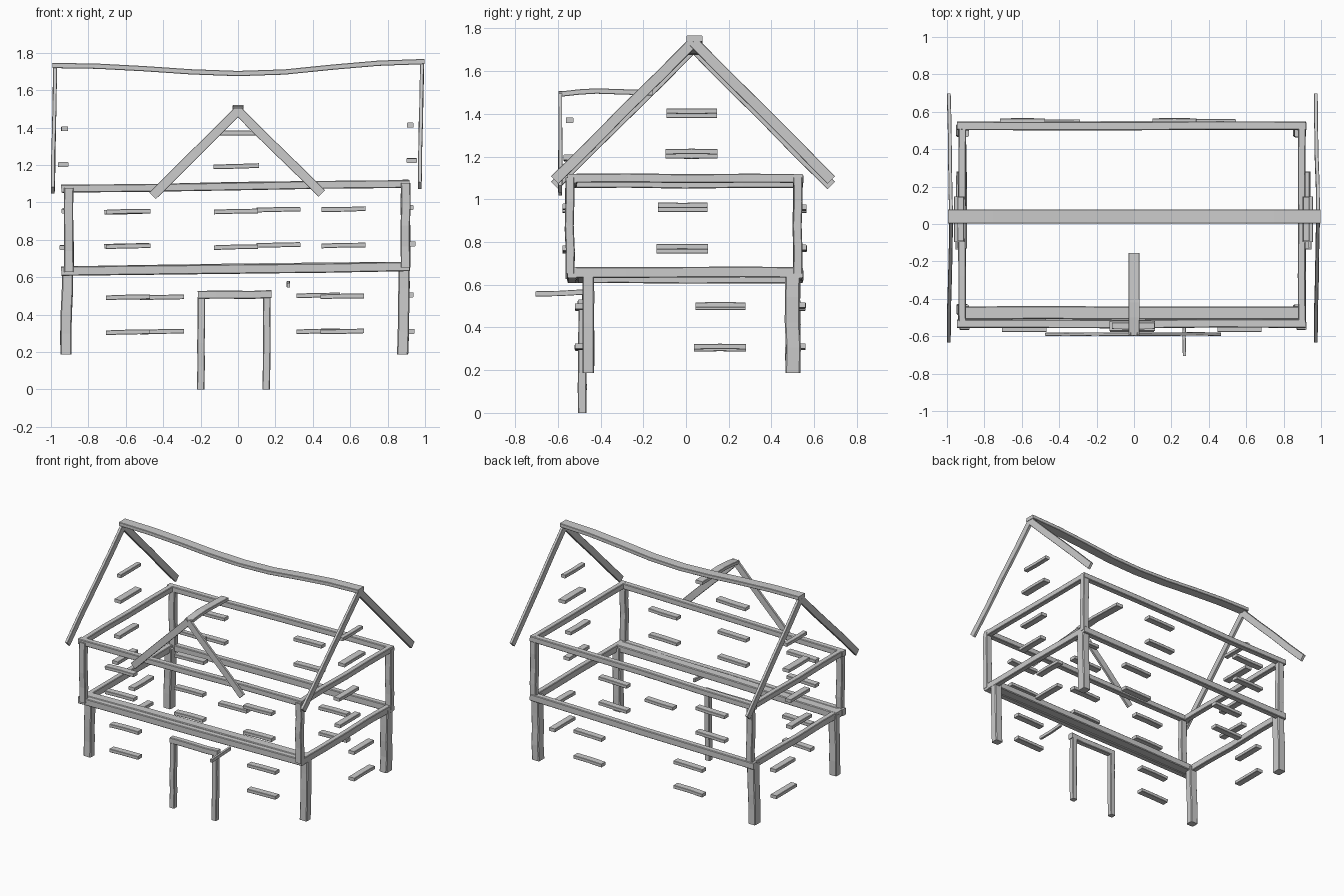
import bpy, bmesh, random
from mathutils import Vector

if "Cube" in bpy.data.objects:
    bpy.data.objects.remove(bpy.data.objects["Cube"])

random.seed(4)
wood = bpy.data.materials.new("grey timber")
wood.diffuse_color = (0.6, 0.6, 0.6, 1)
wood.use_nodes = True
wood.node_tree.nodes["Principled BSDF"].inputs["Base Color"].default_value = wood.diffuse_color


def beam(name, path, w, h, up=(0, 0, 1), wobble=0.003, cuts=3):
    """Hand-hewn beam along a path: w is across, h is along 'up', edges chamfered."""
    pts = [Vector(p) for p in path]
    if len(pts) == 2:
        pts = [pts[0].lerp(pts[1], i / (cuts + 1)) for i in range(cuts + 2)]
    d = (pts[-1] - pts[0]).normalized()
    side = Vector(up).cross(d).normalized()
    upv = d.cross(side)
    a, b, c = w / 2, h / 2, min(w, h) * 0.1
    prof = [(a, b - c), (a - c, b), (c - a, b), (-a, b - c),
            (-a, c - b), (c - a, -b), (a - c, -b), (a, c - b)]
    bm = bmesh.new()
    rings = []
    for i, p in enumerate(pts):
        k = wobble if 0 < i < len(pts) - 1 else 0
        q = p + side * random.uniform(-k, k) + upv * random.uniform(-k, k)
        rings.append([bm.verts.new(q + side * u + upv * v) for u, v in prof])
    for r0, r1 in zip(rings, rings[1:]):
        for j in range(8):
            bm.faces.new((r0[j], r0[(j + 1) % 8], r1[(j + 1) % 8], r1[j]))
    bm.faces.new(rings[0])
    bm.faces.new(rings[-1])
    bmesh.ops.recalc_face_normals(bm, faces=bm.faces)
    me = bpy.data.meshes.new(name)
    bm.to_mesh(me)
    bm.free()
    me.materials.append(wood)
    ob = bpy.data.objects.new(name, me)
    bpy.context.collection.objects.link(ob)
    return ob


# The right end of the house sits slightly higher than the left
TILT = {"left": -0.0125, "right": 0.0125}
XW = {"left": -0.918, "right": 0.898}

# Wall plates of the upper storey and floor beams
for label, z, h in (("wall_plate", 1.086, 0.042), ("floor_beam", 0.645, 0.05)):
    for side, y in (("front", -0.533), ("back", 0.525)):
        beam(f"{side}_{label}", [(-0.945, y, z - 0.0125), (0.918, y, z + 0.0125)], 0.045, h)
    for side in TILT:
        beam(f"{side}_{label}", [(XW[side], -0.55, z + TILT[side]),
                                 (XW[side], 0.54, z + TILT[side])], 0.04, h)
beam("front_inner_floor_beam", [(-0.94, -0.476, 0.633), (0.915, -0.476, 0.658)], 0.07, 0.05)

# Corner posts
for side, t in TILT.items():
    s = 1 if side == "right" else -1
    for end, y in (("front", -0.544), ("back", 0.523)):
        beam(f"{side}_{end}_upper_post", [(s * 0.9 - 0.004, y, 0.64 + t),
                                          (s * 0.9 - 0.004, y, 1.09 + t)], 0.05, 0.042, (0, 1, 0))
    for end, y, d in (("front", -0.458, 0.055), ("back", 0.5, 0.07)):
        beam(f"{side}_{end}_lower_post", [(s * 0.9 - 0.02, y, 0.187),
                                          (s * 0.9 - 0.012, y, 0.65 + t)], 0.06, d, (0, 1, 0))

# Sagging main ridge
beam("main_ridge", [(-0.993, 0.04, 1.732), (-0.75, 0.04, 1.728), (-0.5, 0.04, 1.714),
                    (-0.25, 0.04, 1.699), (0, 0.04, 1.69), (0.25, 0.04, 1.698),
                    (0.5, 0.04, 1.722), (0.75, 0.04, 1.744), (0.997, 0.04, 1.753)],
     0.075, 0.028, wobble=0.001)

# Main gable rafters
for side, xt, xb in (("left", -0.978, -0.99), ("right", 0.984, 0.972)):
    z = TILT[side] - 0.0125
    for end, y in (("front", -0.615), ("back", 0.68)):
        beam(f"{side}_{end}_rafter", [(xt, 0.035, 1.737 + z), (xb, y, 1.09 + z)],
             0.05, 0.02, (1, 0, 0), 0.002)

# Dormer ridge and rafters
beam("dormer_ridge", [(0, -0.595, 1.492), (0, -0.5, 1.502), (0, -0.42, 1.508),
                      (0, -0.28, 1.503), (0, -0.155, 1.499)], 0.06, 0.025, wobble=0.001)
for side, x, z in (("left", -0.457, 1.035), ("right", 0.448, 1.047)):
    beam(f"dormer_{side}_rafter", [(0, -0.589, 1.49), (x, -0.589, z)],
         0.05, 0.018, (0, 1, 0), 0.002)

# Door frame and sign pole
for side, x in (("left", -0.2), ("right", 0.15)):
    beam(f"door_{side}_post", [(x, -0.486, 0), (x + 0.004, -0.483, 0.495)], 0.04, 0.04, (0, 1, 0))
beam("door_lintel", [(-0.215, -0.484, 0.505), (0.18, -0.484, 0.51)], 0.042, 0.043)
beam("sign_pole", [(0.27, -0.705, 0.557), (0.27, -0.48, 0.566)], 0.018, 0.025, cuts=1)


def plank(name, p0, p1, depth=0.05, h=0.025):
    beam(name, [p0, p1], depth, h, wobble=0.002, cuts=1)


# Planks on the front and back walls: storey, x start, x end, y, heights
rows = (("front_upper_left", -0.705, -0.467, -0.553, (0.95, 0.765)),
        ("front_upper_middle", -0.128, 0.108, -0.553, (0.951, 0.76)),
        ("front_upper_right", 0.447, 0.682, -0.553, (0.964, 0.769)),
        ("front_lower_left", -0.706, -0.47, -0.495, (0.492, 0.305)),
        ("front_lower_right", 0.44, 0.673, -0.495, (0.497, 0.31)),
        ("back_upper_left", -0.715, -0.475, 0.54, (0.95, 0.767)),
        ("back_upper_right", 0.1, 0.333, 0.54, (0.961, 0.772)),
        ("back_lower_left", -0.525, -0.288, 0.535, (0.492, 0.308)),
        ("back_lower_right", 0.313, 0.545, 0.535, (0.502, 0.31)))
for label, x0, x1, y, zs in rows:
    for i, z in enumerate(zs):
        plank(f"{label}_plank_{i + 1}", (x0, y, z - 0.002), (x1, y, z + 0.003))
plank("dormer_upper_plank", (-0.118, -0.545, 1.37), (0.11, -0.545, 1.37), 0.035)
plank("dormer_lower_plank", (-0.13, -0.545, 1.19), (0.112, -0.545, 1.197), 0.055)

# Planks on the end walls and gables
ends = ((-0.092, 0.145, 1.404, 0.924, 0.035), (-0.096, 0.148, 1.213, 0.932, 0.055),
        (-0.13, 0.1, 0.963, 0.915, 0.05), (-0.137, 0.103, 0.768, 0.926, 0.05),
        (0.045, 0.278, 0.5, 0.915, 0.05), (0.038, 0.28, 0.305, 0.922, 0.05))
for side, t in TILT.items():
    s = 1 if side == "right" else -1
    for i, (y0, y1, z, x, d) in enumerate(ends):
        x = s * x - 0.003
        zz = z + t * (0.8 if z > 0.6 else 0.4)
        plank(f"{side}_wall_plank_{i + 1}", (x, y0, zz), (x, y1, zz), d)
